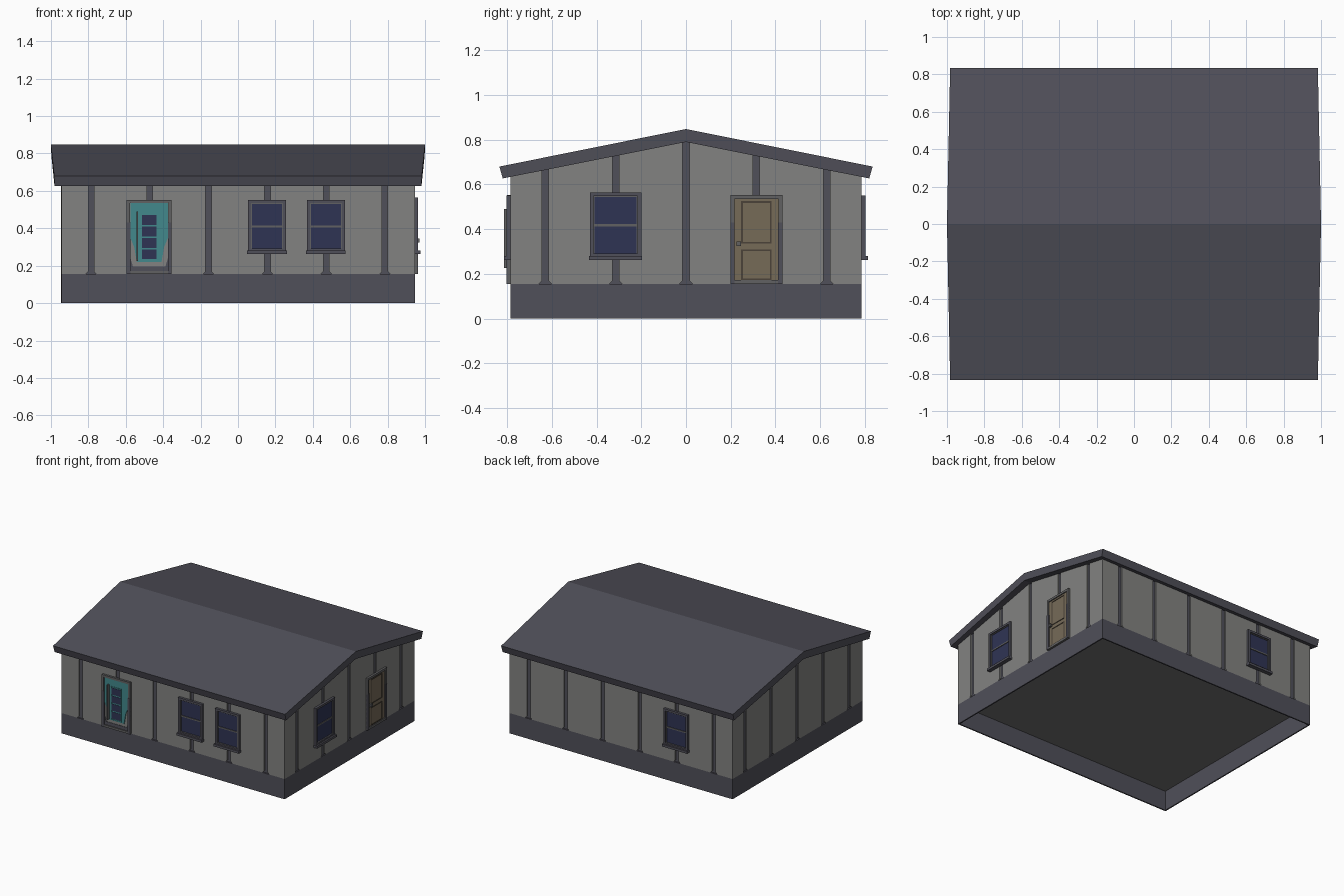
import bpy, bmesh
from math import radians
from mathutils import Matrix

if "Cube" in bpy.data.objects:
    bpy.data.objects.remove(bpy.data.objects["Cube"])

HALF_X, HALF_Y = 0.945, 0.785
BASE_Z = 0.155
SKIN = 0.01


def material(name, r, g, b):
    m = bpy.data.materials.new(name)
    m.use_nodes = True
    m.diffuse_color = (r, g, b, 1)
    m.node_tree.nodes["Principled BSDF"].inputs["Base Color"].default_value = (r, g, b, 1)
    return m


TRIM = material("slate trim", 0.08, 0.079, 0.1)
WALL = material("wall grey", 0.225, 0.225, 0.218)
FRAME = material("frame grey", 0.12, 0.12, 0.122)
FLOOR = material("floor grey", 0.16, 0.16, 0.16)
GLASS = material("window blue", 0.028, 0.034, 0.088)
TEAL = material("teal paint", 0.055, 0.25, 0.265)
WOOD = material("tan wood", 0.18, 0.145, 0.097)
GROOVE = material("brown groove", 0.07, 0.055, 0.04)

# Each wall: turn about z, and distance of its face from the centre
WALLS = {"front": (0, HALF_Y), "left": (90, HALF_X), "back": (180, HALF_Y), "right": (270, HALF_X)}


def finish(bm, name, mat, wall=None):
    bmesh.ops.recalc_face_normals(bm, faces=bm.faces)
    if wall:
        turn, dist = WALLS[wall]
        bm.transform(Matrix.Rotation(radians(turn), 4, "Z") @ Matrix.Translation((0, -dist, 0)))
    mesh = bpy.data.meshes.new(name)
    bm.to_mesh(mesh)
    bm.free()
    mesh.materials.append(mat)
    obj = bpy.data.objects.new(name, mesh)
    bpy.context.collection.objects.link(obj)
    return obj


def prism(name, wall, pts, d0, d1, mat):
    """Outline (u, z) on a wall, extruded from depth d0 out to d1."""
    bm = bmesh.new()
    rings = [[bm.verts.new((u, -d, z)) for u, z in pts] for d in (d0, d1)]
    for r in rings:
        bm.faces.new(r)
    n = len(pts)
    for i in range(n):
        j = (i + 1) % n
        bm.faces.new((rings[0][i], rings[0][j], rings[1][j], rings[1][i]))
    return finish(bm, name, mat, wall)


def slab(name, wall, u0, u1, z0, z1, d0, d1, mat):
    return prism(name, wall, [(u0, z0), (u1, z0), (u1, z1), (u0, z1)], d0, d1, mat)


def border(name, wall, u0, u1, z0, z1, t, d0, d1, mat):
    """Rectangular picture-frame ring of width t."""
    bm = bmesh.new()
    loops = []
    for inset, d in ((0, d0), (0, d1), (t, d1), (t, d0)):
        a, b, c, e = u0 + inset, u1 - inset, z0 + inset, z1 - inset
        loops.append([bm.verts.new((u, -d, z)) for u, z in ((a, c), (b, c), (b, e), (a, e))])
    for k in range(4):
        p, q = loops[k], loops[(k + 1) % 4]
        for i in range(4):
            j = (i + 1) % 4
            bm.faces.new((p[i], p[j], q[j], q[i]))
    return finish(bm, name, mat, wall)


def gable_z(u):
    return 0.797 - 0.199 * abs(u)


# Dark inner core: shows in the gaps between wall panels and as the floor below
cy = HALF_Y - SKIN
core = prism("core", "left",
             [(-cy, BASE_Z - 0.003), (cy, BASE_Z - 0.003), (cy, gable_z(cy)), (0, gable_z(0)), (-cy, gable_z(cy))],
             -SKIN, SKIN - 2 * HALF_X, TRIM)
core.data.materials.append(FLOOR)
for f in core.data.polygons:
    if f.normal.z < -0.9:
        f.material_index = 1

# Plinth and chamfered wall panels on all four sides
BATTENS = {True: [-0.785, -0.472, -0.158, 0.158, 0.472, 0.785], False: [-0.63, -0.315, 0, 0.315, 0.63]}
GAP, CUT = 0.015, 0.014
for wall in WALLS:
    long_side = wall in ("front", "back")
    end = HALF_X if long_side else HALF_Y
    slab(wall + "_plinth", wall, -end, end, 0, BASE_Z, -SKIN, 0, TRIM)
    edges = BATTENS[long_side]
    starts = [-end] + [u + GAP for u in edges]
    stops = [u - GAP for u in edges] + [end]
    for i, (a, b) in enumerate(zip(starts, stops)):
        za, zb = (0.637, 0.637) if long_side else (gable_z(a), gable_z(b))
        pts = [(a, BASE_Z)] if i == 0 else [(a, BASE_Z + CUT), (a + CUT, BASE_Z)]
        pts += [(b, BASE_Z)] if i == len(edges) else [(b - CUT, BASE_Z), (b, BASE_Z + CUT)]
        prism(f"{wall}_panel_{i + 1}", wall, pts + [(b, zb), (a, za)], -SKIN, 0, WALL)

# Gable roof, jutting a little further at the ridge
bm = bmesh.new()
profile = [(-0.835, 0.68, 0.983), (0, 0.848, 1.0), (0.835, 0.68, 0.983),
           (0.82, 0.627, 0.981), (0, 0.79, 0.998), (-0.82, 0.627, 0.981)]
ends = [[bm.verts.new((s * x, y, z)) for y, z, x in profile] for s in (-1, 1)]
for i in range(6):
    j = (i + 1) % 6
    bm.faces.new((ends[0][i], ends[0][j], ends[1][j], ends[1][i]))
for e in ends:
    bm.faces.new((e[0], e[1], e[4], e[5]))
    bm.faces.new((e[1], e[2], e[3], e[4]))
finish(bm, "roof", TRIM)


# Sash windows
def window(name, wall, u, half, top):
    z0 = 0.275
    border(name + "_frame", wall, u - half, u + half, z0, top, 0.016, 0, 0.018, TRIM)
    a, b, c, e = u - half + 0.016, u + half - 0.016, z0 + 0.012, top - 0.016
    slab(name + "_glass", wall, a, b, c, e, 0, 0.006, GLASS)
    border(name + "_sash", wall, a, b, c, e, 0.005, 0, 0.011, FRAME)
    mid = (c + e) / 2
    slab(name + "_rail", wall, a, b, mid - 0.005, mid + 0.005, 0, 0.011, FRAME)
    slab(name + "_sill", wall, u - half - 0.004, u + half + 0.004, 0.262, 0.28, 0, 0.03, TRIM)


window("front_window_a", "front", 0.155, 0.102, 0.55)
window("front_window_b", "front", 0.47, 0.102, 0.55)
window("back_window", "back", 0.472, 0.102, 0.55)
window("side_window", "left", -0.315, 0.115, 0.564)


# Door casing: grey surround with dark lower jambs
def casing(name, wall, u, half):
    border(name + "_casing", wall, u - half, u + half, BASE_Z, 0.552, 0.017, 0, 0.016, FRAME)
    for side in (-1, 1):
        m = u + side * (half - 0.0095)
        slab(f"{name}_jamb_{side}", wall, m - 0.0095, m + 0.0095, BASE_Z, 0.43, 0, 0.018, TRIM)


# Teal front door with four panes and a pull bar
D = -0.475
casing("front_door", "front", D, 0.12)
slab("front_door_back", "front", D - 0.103, D + 0.103, BASE_Z, 0.54, 0, 0.006, WALL)
slab("front_door_kick", "front", D - 0.103, D + 0.103, BASE_Z, 0.197, 0, 0.009, TRIM)
for s in (-1, 1):
    prism(f"front_door_corner_{s}", "front",
          [(D + s * 0.103, 0.19), (D + s * 0.085, 0.19), (D + s * 0.103, 0.25)], 0, 0.009, TRIM)
half = [(0.101, 0.535), (0.101, 0.35), (0.08, 0.3), (0.066, 0.22)]
prism("front_door_leaf", "front",
      [(D + u, z) for u, z in half] + [(D - u, z) for u, z in reversed(half)], 0, 0.011, TEAL)
border("front_door_pane_frame", "front", D - 0.043, D + 0.043, 0.225, 0.48, 0.005, 0, 0.014, TEAL)
for i in range(4):
    z = 0.235 + i * 0.061
    slab(f"front_door_pane_{i + 1}", "front", D - 0.038, D + 0.038, z, z + 0.052, 0, 0.013, GLASS)
slab("front_door_pull", "front", D - 0.069, D - 0.059, 0.225, 0.49, 0.01, 0.03, FRAME)

# Wooden side door with two panels and a knob
S = 0.315
casing("side_door", "left", S, 0.116)
slab("side_door_leaf", "left", S - 0.1, S + 0.1, BASE_Z, 0.54, 0, 0.008, WOOD)
for part, z0, z1 in (("upper", 0.335, 0.525), ("lower", 0.172, 0.31)):
    border(f"side_door_{part}_panel", "left", S - 0.068, S + 0.068, z0, z1, 0.007, 0, 0.011, GROOVE)
slab("side_door_knob", "left", S - 0.088, S - 0.068, 0.325, 0.345, 0, 0.025, FRAME)
